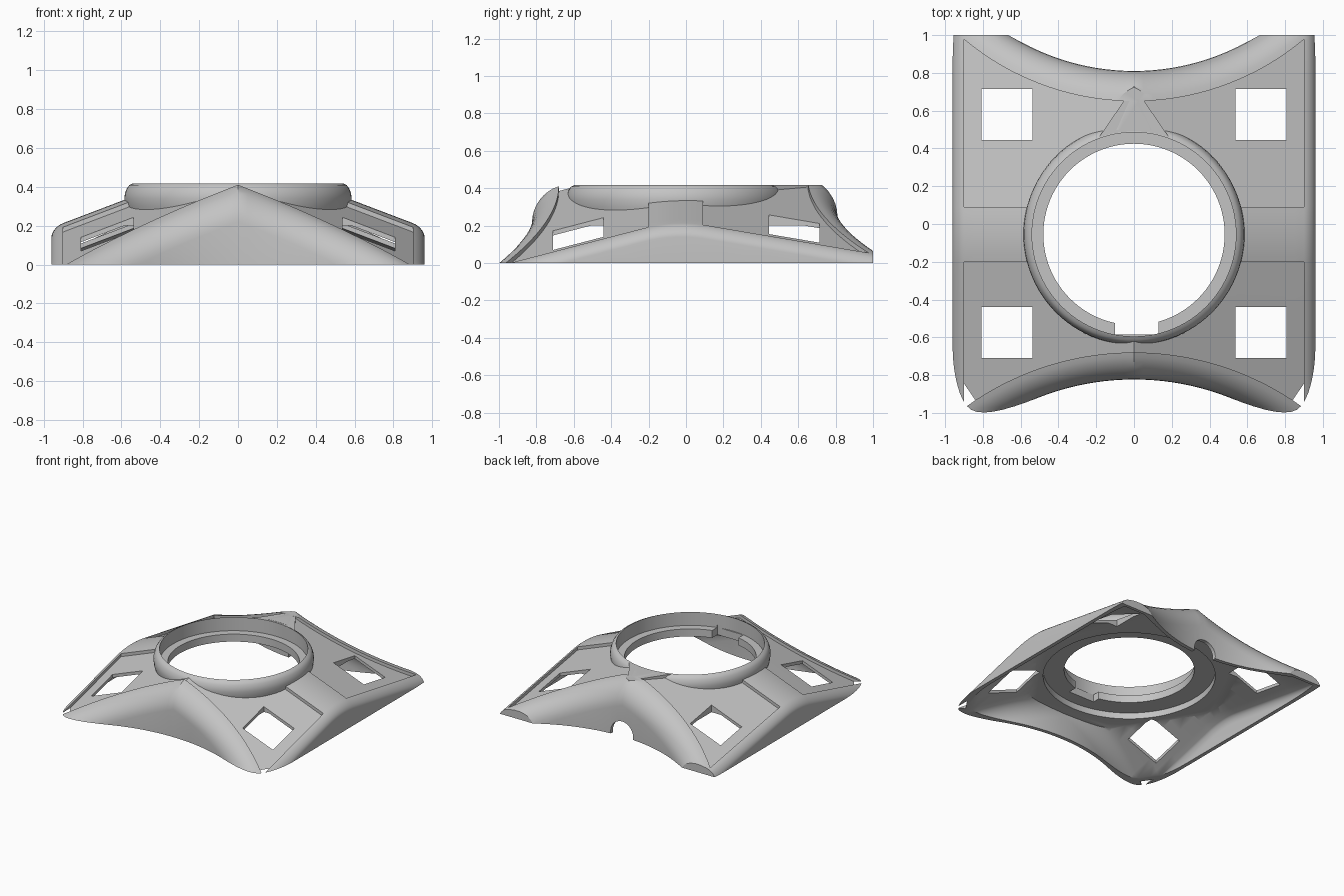
import bpy, bmesh
from math import sin, cos, pi, sqrt, radians
from mathutils import Vector

if "Cube" in bpy.data.objects:
    bpy.data.objects.remove(bpy.data.objects["Cube"])

grey = bpy.data.materials.new("grey plastic")
grey.use_nodes = True
grey.diffuse_color = (0.55, 0.55, 0.55, 1)
grey.node_tree.nodes["Principled BSDF"].inputs["Base Color"].default_value = grey.diffuse_color

RING_Y = -0.055
TOP = 0.418
CEILING = 0.2
STEPS = 8


def roof(x, y):
    """Height of the unrecessed roof: two slopes blended over the middle rib."""
    front = 0.267 + 0.26 * (y + 0.44)
    back = 0.282 - 0.17 * (y - 0.44)
    k = 0.07
    blend = max(k - abs(front - back), 0) / k
    return min(front, back) - blend * blend * k / 4 - 0.38 * (abs(x) - 0.54)


def front_arc(x, inset):
    return -2.2 + sqrt((1.52 - inset) ** 2 - x * x)


def back_arc(x, inset):
    return 2.05 - sqrt((1.4 - inset) ** 2 - x * x)


def mix(a, b, t):
    return a + (b - a) * t


def finish(name, bm):
    bmesh.ops.recalc_face_normals(bm, faces=bm.faces)
    mesh = bpy.data.meshes.new(name)
    bm.to_mesh(mesh)
    bm.free()
    mesh.materials.append(grey)
    obj = bpy.data.objects.new(name, mesh)
    bpy.context.collection.objects.link(obj)
    return obj


def body(name, thin=0.0, lower=0.0, recess=0.0):
    """Closed solid under the roof with rounded edges; thin shrinks it sideways."""
    angles = [i / STEPS * pi / 2 for i in range(STEPS + 1)]
    # columns: x, drop, inside the panel, skirt
    side = [(0.9 + (0.06 - thin) * sin(a), 0.05 * (1 - cos(a)), False, False) for a in angles]
    side.append((0.96 - thin, 0, False, True))
    n = 36
    middle = [(mix(-0.9, 0.9, i / n), 0, True, False) for i in range(n + 1)]
    cols = [(-x, d, p, s) for x, d, p, s in reversed(side)] + middle + side
    # rows: y as a function of x, drop, inside the panel, skirt
    def rounded(arc, depth, height):
        rows = [(lambda x, a=a: arc(x, (depth - thin) * sin(a)),
                 height * (1 - cos(a)), False, False) for a in angles]
        return rows + [(lambda x: arc(x, depth - thin), 0, False, True)]

    def strip(start, end, count, panel):
        return [(lambda x, t=i / count: mix(start(x), end(x), t), 0, panel, False)
                for i in range(count + 1)]

    rib_front, rib_back = (lambda x: -0.2), (lambda x: 0.09)
    rows = rounded(front_arc, 0.143, 0.152)[::-1]
    rows += strip(lambda x: front_arc(x, 0), rib_front, 4, True)
    rows += strip(rib_front, rib_back, 8, False)
    rows += strip(rib_back, lambda x: back_arc(x, 0), 4, True)
    rows += rounded(back_arc, 0.16, 0.175)

    bm = bmesh.new()
    grid = []
    for y_of, row_drop, row_panel, row_skirt in rows:
        line = []
        for x, col_drop, col_panel, col_skirt in cols:
            y = y_of(x)
            z = roof(x, y) - row_drop - col_drop - lower
            if row_panel and col_panel:
                z -= recess
            if row_skirt or col_skirt:
                z = -0.8
            line.append(bm.verts.new((x, y, z)))
        grid.append(line)
    for a, b in zip(grid, grid[1:]):
        for j in range(len(a) - 1):
            bm.faces.new((a[j], a[j + 1], b[j + 1], b[j]))
    bmesh.ops.remove_doubles(bm, verts=bm.verts, dist=0.0001)
    bmesh.ops.holes_fill(bm, edges=[e for e in bm.edges if e.is_boundary], sides=0)
    return finish(name, bm)


def box(low, high):
    bm = bmesh.new()
    bmesh.ops.create_cube(bm, size=1)
    for v in bm.verts:
        v.co = Vector([mix(l, h, c + 0.5) for l, h, c in zip(low, high, v.co)])
    return finish("cutter", bm)


def cylinder(radius, location, rotation=(0, 0, 0), sides=96):
    bpy.ops.mesh.primitive_cylinder_add(vertices=sides, radius=radius, depth=1.0,
                                        location=location, rotation=rotation)
    return bpy.context.object


def combine(obj, cutter, operation="DIFFERENCE"):
    """Apply a boolean and discard the cutter."""
    mod = obj.modifiers.new("cut", "BOOLEAN")
    mod.solver = "EXACT"
    mod.operation = operation
    mod.object = cutter
    bpy.context.view_layer.objects.active = obj
    bpy.ops.object.modifier_apply(modifier=mod.name)
    bpy.data.objects.remove(cutter)


def smooth(obj):
    bpy.ops.object.select_all(action="DESELECT")
    obj.select_set(True)
    bpy.context.view_layer.objects.active = obj
    bpy.ops.object.shade_smooth_by_angle(angle=radians(28))


# Cover with a flat ceiling inside
cover = body("cover_shell", recess=0.025)
combine(cover, box((-2, -1, 0), (2, 1, TOP)), "INTERSECT")
hollow = body("hollow", thin=0.03, lower=0.05)
combine(hollow, box((-2, -2, -0.5), (2, 0.975, CEILING)), "INTERSECT")
combine(cover, hollow)

# Central opening, pocket below it, corner windows and rear cable notch
combine(cover, cylinder(0.56, (0, RING_Y, 0.3)))
combine(cover, cylinder(0.635, (0, RING_Y, 0.25 - 0.5)))
for sx in (-1, 1):
    for y in (-0.575, 0.58):
        x = sx * 0.673
        combine(cover, box((x - 0.135, y - 0.135, -1), (x + 0.135, y + 0.135, 1)))
combine(cover, cylinder(0.1, (0, 1.2, 0.02), (pi / 2, 0, 0), 40))
smooth(cover)

# Flat wedge bridging the ring and the rear ridge
bm = bmesh.new()
base = bm.faces.new([bm.verts.new((x, y, 0.35)) for x, y in ((-0.195, 0.445), (0.195, 0.445), (0, 0.73))])
raised = bmesh.ops.extrude_face_region(bm, geom=[base])["geom"]
bmesh.ops.translate(bm, verts=[g for g in raised if isinstance(g, bmesh.types.BMVert)],
                    vec=(0, 0, TOP - 0.001 - 0.35))
wedge = finish("rear_wedge", bm)
combine(wedge, cylinder(0.545, (0, RING_Y, 0.3)))

# Collar ring with an inner ledge
profile = [(0.48, 0.25), (0.565, 0.25), (0.58, 0.3), (0.585, 0.34), (0.582, 0.365),
           (0.573, 0.39), (0.56, 0.408), (0.54, TOP), (0.54, 0.31), (0.48, 0.31)]
bm = bmesh.new()
verts = [bm.verts.new((r, 0, z)) for r, z in profile]
edges = [bm.edges.new((verts[i - 1], verts[i])) for i in range(len(verts))]
bmesh.ops.spin(bm, geom=verts + edges, cent=(0, 0, 0), axis=(0, 0, 1),
               angle=2 * pi, steps=96, use_merge=True)
bmesh.ops.remove_doubles(bm, verts=bm.verts, dist=0.0001)
bmesh.ops.translate(bm, verts=bm.verts, vec=(0, RING_Y, 0))
ring = finish("collar_ring", bm)
combine(ring, box((-0.1, -0.585, 0.2), (0.13, -0.4, 0.33)))
smooth(ring)
